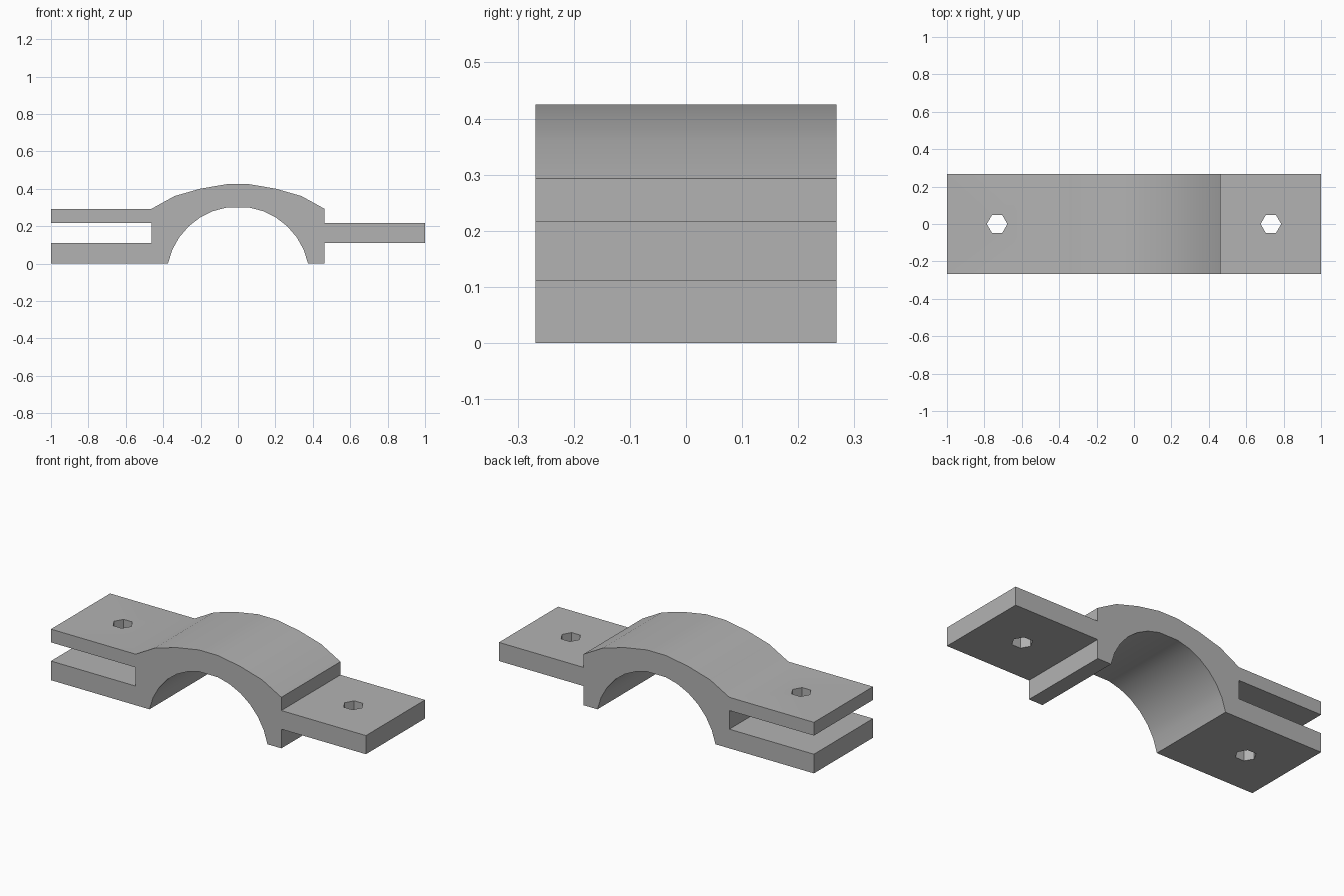
import bpy
import bmesh
from math import sin, cos, radians

cube = bpy.data.objects.get("Cube")
if cube:
    bpy.data.objects.remove(cube, do_unlink=True)

HALF_DEPTH = 0.268
WALL_X = 0.463       # outer sides of the arched middle
SLOT_LOW, SLOT_HIGH = 0.11, 0.217
SHOULDER = 0.293

grey = bpy.data.materials.new("plain_grey")
grey.use_nodes = True
colour = (0.45, 0.45, 0.45, 1)
grey.diffuse_color = colour
grey.node_tree.nodes["Principled BSDF"].inputs["Base Color"].default_value = colour

# Inner bore: circular arc with its centre below the base, left to right
bore_z, bore_r = -0.078, 0.383
right_arc = [9 + 11.5 * i for i in range(7)]
angles = [-a for a in reversed(right_arc)] + right_arc
bore = [(bore_r * sin(radians(a)), bore_z + bore_r * cos(radians(a))) for a in angles]
bore[0] = (bore[0][0], 0)
bore[-1] = (bore[-1][0], 0)

# Outer crown, mirrored about the centre, right to left
crown_half = [(WALL_X, SHOULDER), (0.34, 0.361), (0.2, 0.401), (0.06, 0.425)]
crown = crown_half + [(-x, z) for x, z in reversed(crown_half)]

# Side profile: bore, single tongue on the left, crown, forked lug on the right
profile = (
    bore
    + [(WALL_X, 0), (WALL_X, SLOT_LOW), (1, SLOT_LOW), (1, SLOT_HIGH), (WALL_X, SLOT_HIGH)]
    + crown
    + [(-1, SHOULDER), (-1, SLOT_HIGH), (-WALL_X, SLOT_HIGH),
       (-WALL_X, SLOT_LOW), (-1, SLOT_LOW), (-1, 0)]
)


def extrude_profile(name, points):
    bm = bmesh.new()
    face = bm.faces.new([bm.verts.new((x, -HALF_DEPTH, z)) for x, z in points])
    result = bmesh.ops.extrude_face_region(bm, geom=[face])
    moved = [v for v in result["geom"] if isinstance(v, bmesh.types.BMVert)]
    bmesh.ops.translate(bm, verts=moved, vec=(0, 2 * HALF_DEPTH, 0))
    bmesh.ops.recalc_face_normals(bm, faces=bm.faces)
    mesh = bpy.data.meshes.new(name)
    bm.to_mesh(mesh)
    bm.free()
    mesh.materials.append(grey)
    obj = bpy.data.objects.new(name, mesh)
    bpy.context.collection.objects.link(obj)
    return obj


clamp = extrude_profile("clamp_half", profile)

# Hexagonal bolt holes through the tongue and the fork
for side in (-1, 1):
    bpy.ops.mesh.primitive_cylinder_add(
        vertices=6, radius=0.055, depth=1, location=(side * 0.732, 0, 0.2),
        rotation=(0, 0, radians(30)))
    cutter = bpy.context.object
    cutter.name = "bolt_hole_cutter"
    cutter.hide_render = True
    cutter.data.materials.append(grey)
    cut = clamp.modifiers.new("bolt_hole", "BOOLEAN")
    cut.operation = "DIFFERENCE"
    cut.solver = "EXACT"
    cut.object = cutter
    bpy.context.view_layer.objects.active = clamp
    bpy.ops.object.modifier_apply(modifier=cut.name)
    bpy.data.objects.remove(cutter, do_unlink=True)

# Smooth the arch and keep the hard edges
bpy.ops.object.select_all(action="DESELECT")
clamp.select_set(True)
bpy.context.view_layer.objects.active = clamp
bpy.ops.object.shade_smooth_by_angle(angle=radians(30))
